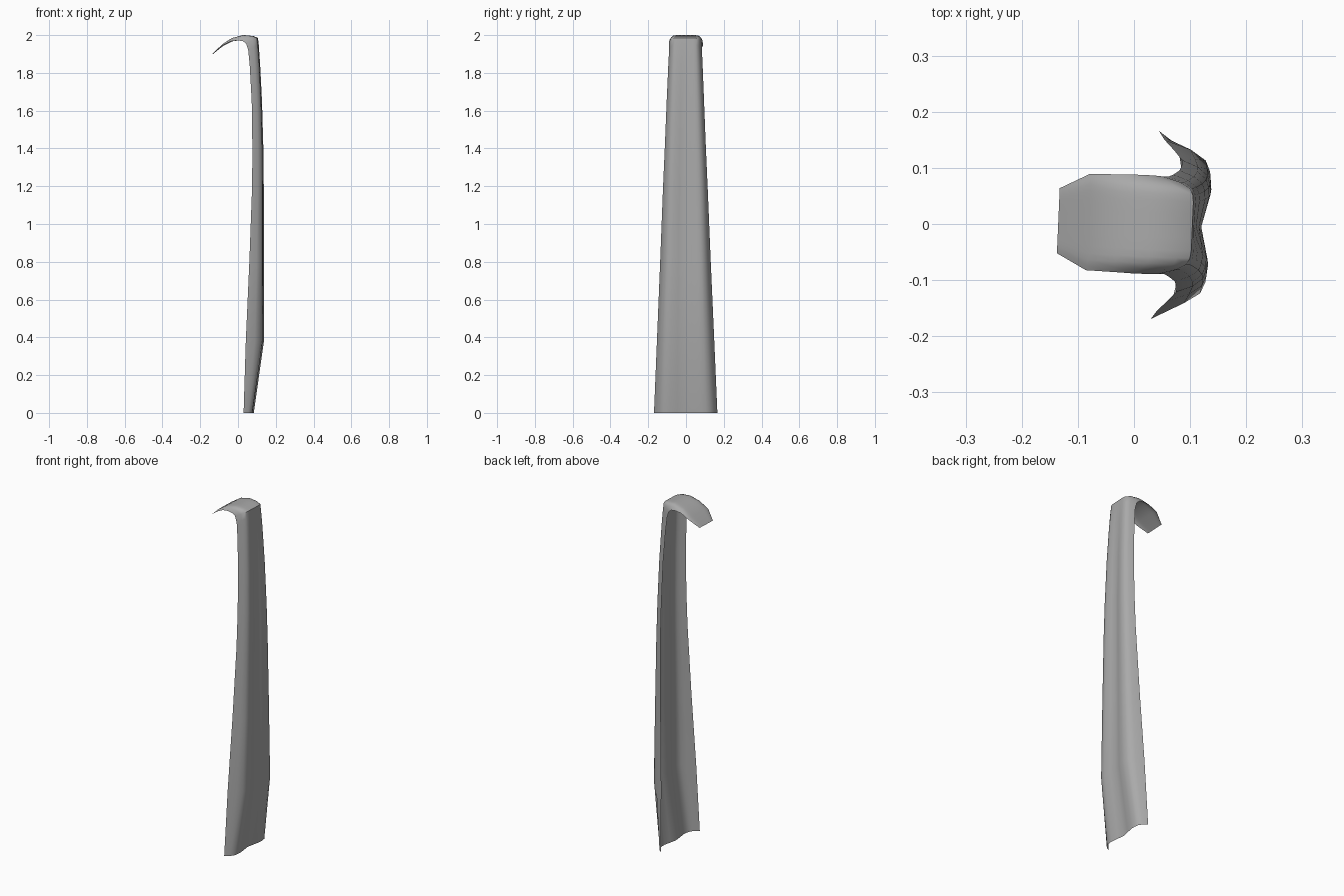
import bpy, bmesh, math
from mathutils import Matrix

cube = bpy.data.objects.get("Cube")
if cube:
    bpy.data.objects.remove(cube, do_unlink=True)

# One plain grey
grey = bpy.data.materials.new("plain grey")
grey.use_nodes = True
colour = (0.4, 0.4, 0.4, 1)
grey.diffuse_color = colour
grey.node_tree.nodes["Principled BSDF"].inputs["Base Color"].default_value = colour

# Stations along the sheet: ridge x, ridge z, rim x, rim z, half width, groove depth
stations = [
    (.080, 0, .037, 0, .168, .014),
    (.134, .38, .048, .38, .152, .016),
    (.135, .8, .066, .8, .134, .015),
    (.134, 1.2, .080, 1.2, .118, .014),
    (.132, 1.4, .081, 1.4, .109, .012),
    (.125, 1.65, .077, 1.65, .099, .009),
    (.115, 1.85, .066, 1.84, .091, .004),
    (.108, 1.95, .058, 1.92, .087, .001),
    (.104, 1.985, .047, 1.955, .087, 0),
    (.080, 1.995, .030, 1.968, .088, 0),
    (.030, 2.0, 0, 1.972, .088, 0),
    (-.030, 1.985, -.035, 1.967, .087, 0),
    (-.080, 1.952, -.082, 1.943, .086, 0),
    (-.135, 1.9, -.135, 1.9, .058, 0),
]
# Half cross-section: share of half width, share of drop to the rim, share of groove
half = [(0, 0, 1), (.25, 0, .5), (.5, 0, 0), (.65, .03, 0), (.78, .13, 0), (.9, .45, 0), (1, 1, 0)]
section = [(-y, d, g) for y, d, g in reversed(half[1:])] + half

# Bent, fluted sheet with a hooked top
bm = bmesh.new()
rows = []
for rx, rz, ex, ez, w, groove in stations:
    rows.append([bm.verts.new((rx + (ex - rx) * d - groove * g, w * y, rz + (ez - rz) * d))
                 for y, d, g in section])
for low, high in zip(rows, rows[1:]):
    for i in range(len(section) - 1):
        bm.faces.new((low[i], low[i + 1], high[i + 1], high[i]))
bm.transform(Matrix.Rotation(math.radians(-2.5), 4, 'Z'))

mesh = bpy.data.meshes.new("hooked_sheet")
bm.to_mesh(mesh)
bm.free()
mesh.materials.append(grey)
sheet = bpy.data.objects.new("hooked_sheet", mesh)
bpy.context.collection.objects.link(sheet)
bpy.context.view_layer.objects.active = sheet
sheet.select_set(True)
bpy.ops.object.shade_smooth_by_angle(angle=math.radians(50))
